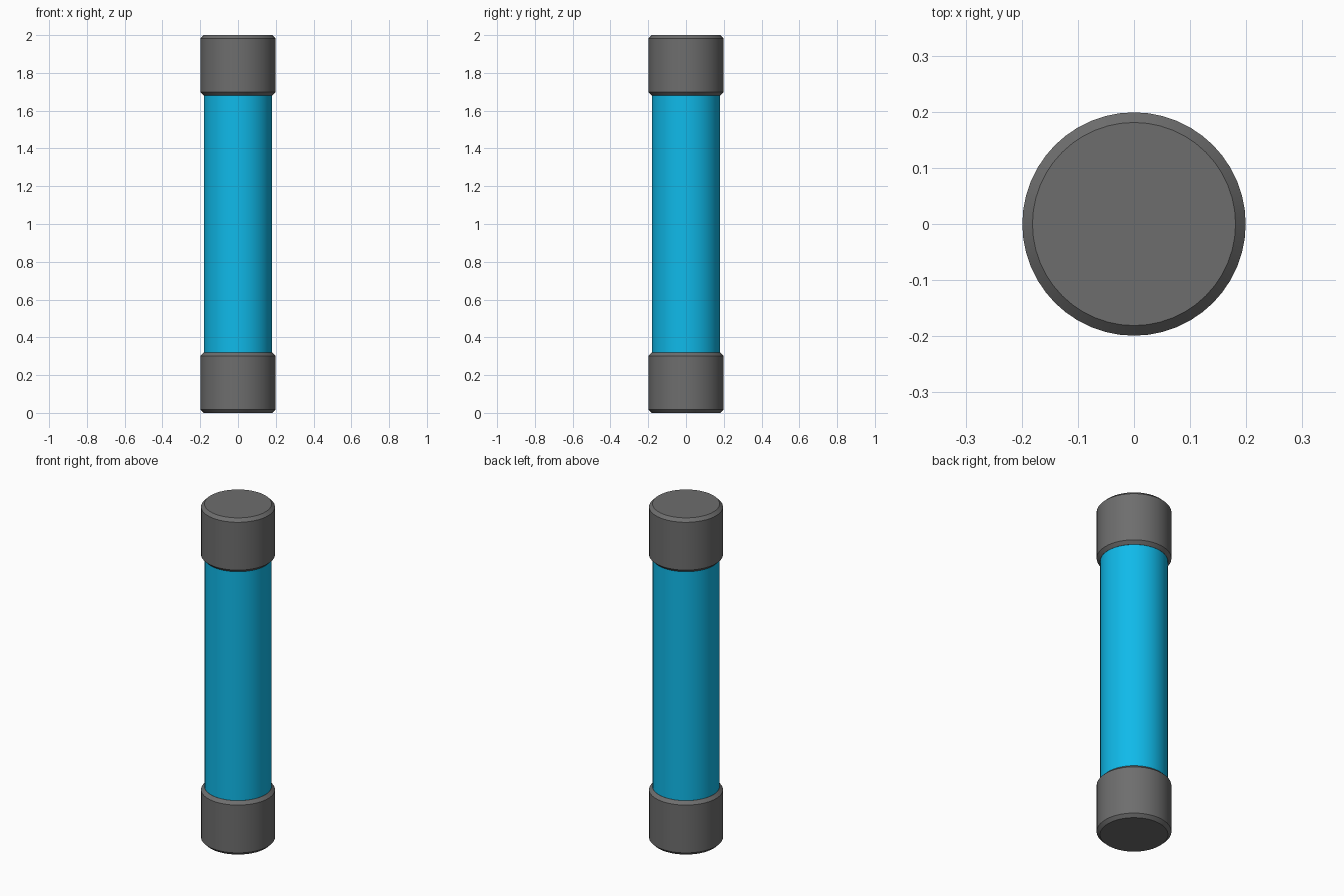
import bpy, bmesh, math

if "Cube" in bpy.data.objects:
    bpy.data.objects.remove(bpy.data.objects["Cube"])

SIDES = 48


def material(name, rgb):
    mat = bpy.data.materials.new(name)
    mat.diffuse_color = (*rgb, 1.0)
    mat.use_nodes = True
    mat.node_tree.nodes["Principled BSDF"].inputs["Base Color"].default_value = mat.diffuse_color
    return mat


def cylinder(name, radius, z0, z1, mat, chamfer=0.0):
    """Upright cylinder from z0 to z1 with optional chamfered rims."""
    bm = bmesh.new()
    bmesh.ops.create_cone(bm, cap_ends=True, segments=SIDES,
                          radius1=radius, radius2=radius, depth=z1 - z0)
    if chamfer:
        rims = [e for e in bm.edges
                if abs(e.verts[0].co.z - e.verts[1].co.z) < 1e-5]
        bmesh.ops.bevel(bm, geom=rims, offset=chamfer, segments=1,
                        affect='EDGES', profile=0.5)
    mesh = bpy.data.meshes.new(name)
    bm.to_mesh(mesh)
    bm.free()
    obj = bpy.data.objects.new(name, mesh)
    obj.location.z = (z0 + z1) / 2
    mesh.materials.append(mat)
    bpy.context.collection.objects.link(obj)
    bpy.ops.object.select_all(action='DESELECT')
    bpy.context.view_layer.objects.active = obj
    obj.select_set(True)
    bpy.ops.object.shade_smooth_by_angle(angle=math.radians(30))
    return obj


blue = material("blue", (0.005, 0.49, 0.82))
dark_grey = material("dark_grey", (0.155, 0.155, 0.155))

# Central tube, seated inside both caps
cylinder("tube", 0.18, 0.05, 1.95, blue)

# Chamfered end caps
for name, z0 in (("bottom_cap", 0.0), ("top_cap", 1.68)):
    cylinder(name, 0.199, z0, z0 + 0.32, dark_grey, chamfer=0.018)
